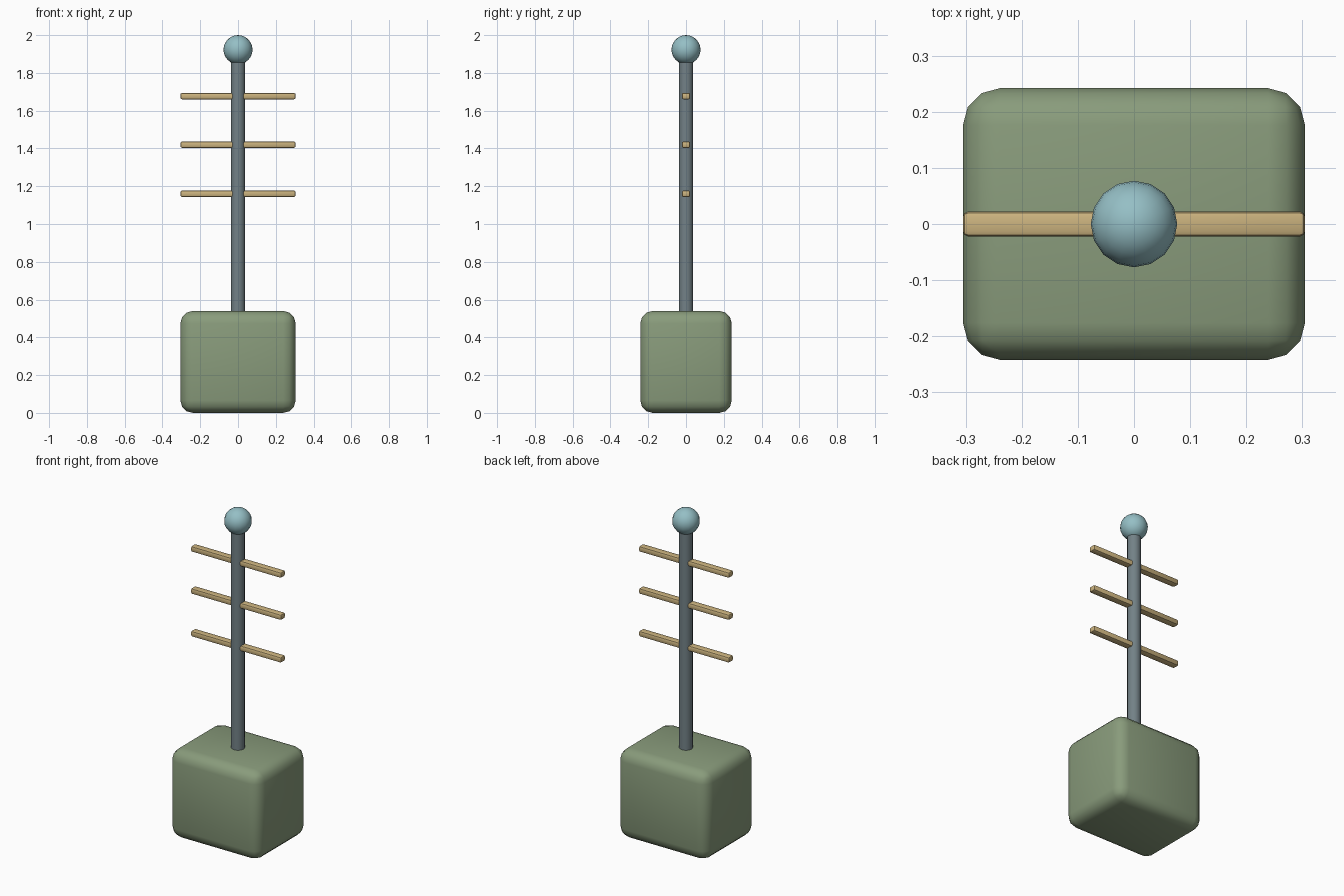
import bpy
from math import radians

if "Cube" in bpy.data.objects:
    bpy.data.objects.remove(bpy.data.objects["Cube"])


def material(name, rgb):
    m = bpy.data.materials.new(name)
    m.diffuse_color = (*rgb, 1)
    m.use_nodes = True
    m.node_tree.nodes["Principled BSDF"].inputs["Base Color"].default_value = m.diffuse_color
    return m


GREEN = material("sage", (0.25, 0.33, 0.20))
SLATE = material("slate", (0.17, 0.22, 0.24))
BLUE = material("pale_blue", (0.30, 0.52, 0.56))
TAN = material("tan", (0.60, 0.45, 0.21))


def finish(name, mat):
    ob = bpy.context.object
    ob.name = name
    ob.data.materials.append(mat)
    bpy.ops.object.shade_smooth_by_angle(angle=radians(30))
    return ob


def rounded_box(name, size, z, bevel, segments, mat):
    bpy.ops.mesh.primitive_cube_add(size=1, location=(0, 0, z))
    ob = bpy.context.object
    ob.scale = size
    bpy.ops.object.transform_apply(location=False, rotation=False, scale=True)
    mod = ob.modifiers.new("bevel", 'BEVEL')
    mod.width = bevel
    mod.segments = segments
    bpy.ops.object.modifier_apply(modifier=mod.name)
    return finish(name, mat)


# heavy base block
rounded_box("base", (0.61, 0.484, 0.54), 0.27, 0.066, 3, GREEN)

# upright mast, from just inside the base up into the ball
bpy.ops.mesh.primitive_cylinder_add(vertices=16, radius=0.038, depth=1.38, location=(0, 0, 1.21))
finish("mast", SLATE)

# ball on top of the mast
bpy.ops.mesh.primitive_uv_sphere_add(segments=16, ring_count=12, radius=0.077, location=(0, 0, 1.923))
finish("top_ball", BLUE)

# three crossbars through the mast
for i, z in enumerate((1.16, 1.42, 1.677)):
    rounded_box(f"crossbar_{i + 1}", (0.61, 0.044, 0.034), z, 0.009, 2, TAN)
